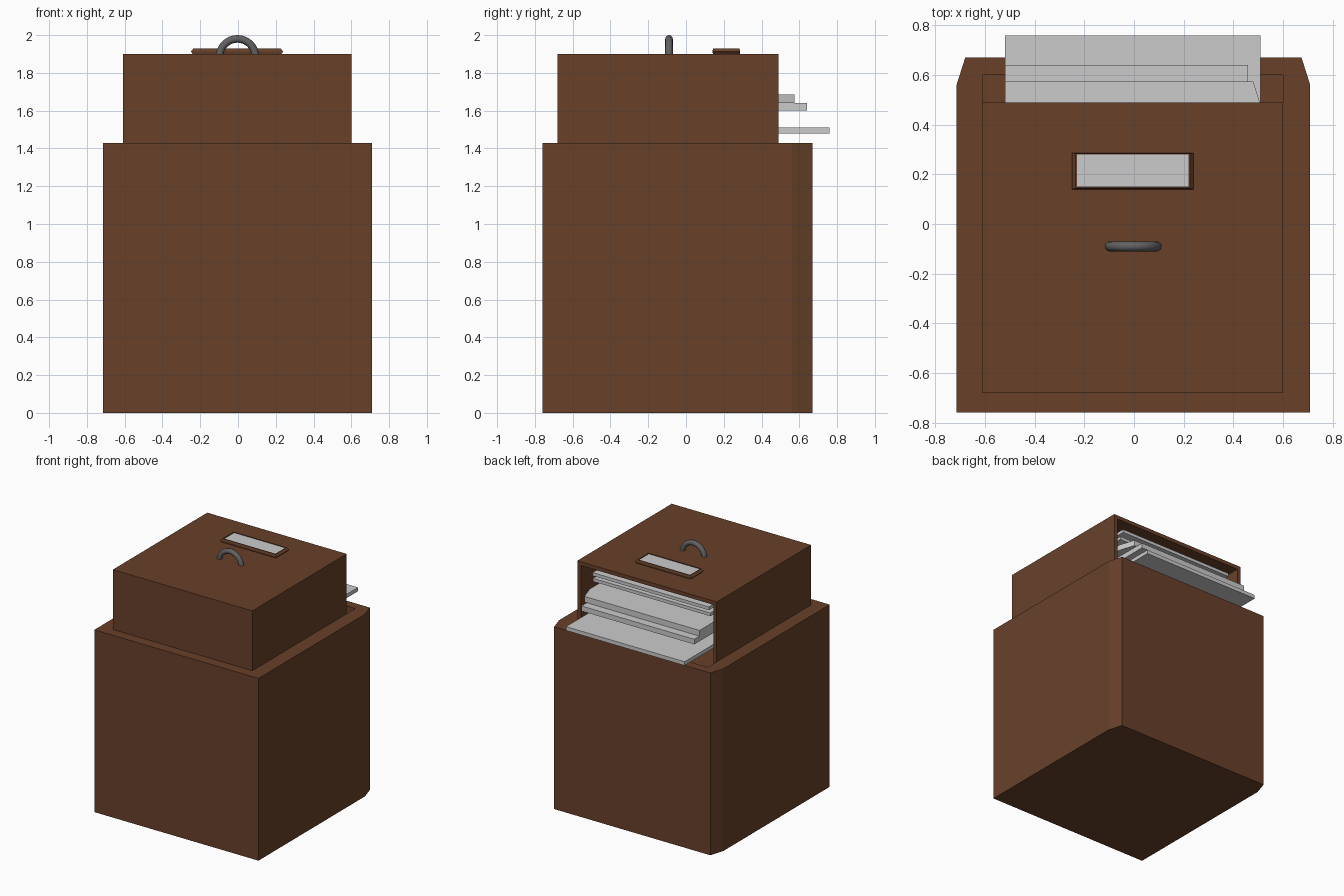
import bpy, bmesh, math

if "Cube" in bpy.data.objects:
    bpy.data.objects.remove(bpy.data.objects["Cube"])


def material(name, r, g, b):
    m = bpy.data.materials.new(name)
    m.diffuse_color = (r, g, b, 1)
    m.use_nodes = True
    m.node_tree.nodes["Principled BSDF"].inputs["Base Color"].default_value = m.diffuse_color
    return m


WOOD = material("brown_wood", 0.14, 0.052, 0.023)
IRON = material("dark_metal", 0.12, 0.12, 0.12)


def loft(name, rings, mat=None):
    """Skin a stack of equal-length rings and cap both ends."""
    bm = bmesh.new()
    loops = [[bm.verts.new(p) for p in ring] for ring in rings]
    n = len(loops[0])
    for a, b in zip(loops, loops[1:]):
        for i in range(n):
            j = (i + 1) % n
            bm.faces.new((a[i], a[j], b[j], b[i]))
    bm.faces.new(loops[0][::-1])
    bm.faces.new(loops[-1])
    bmesh.ops.recalc_face_normals(bm, faces=bm.faces)
    me = bpy.data.meshes.new(name)
    bm.to_mesh(me)
    bm.free()
    ob = bpy.data.objects.new(name, me)
    bpy.context.collection.objects.link(ob)
    if mat:
        me.materials.append(mat)
    return ob


def level(outline, z):
    return [(x, y, z) for x, y in outline]


def rect(x0, x1, y0, y1):
    return [(x0, y0), (x1, y0), (x1, y1), (x0, y1)]


def box(name, x0, x1, y0, y1, z0, z1, mat=None):
    r = rect(x0, x1, y0, y1)
    return loft(name, [level(r, z0), level(r, z1)], mat)


# Cabinet body: chamfered back corners, recess for the drawer in the top
outer = [(-.715, -.76), (.71, -.76), (.71, .56), (.675, .67), (-.68, .67), (-.715, .56)]
inner = [(-.61, -.68), (.60, -.68), (.60, .49), (.60, .60), (-.61, .60), (-.61, .49)]
loft("cabinet_body", [level(outer, 0), level(outer, 1.43),
                      level(inner, 1.43), level(inner, 1.34)], WOOD)

# Drawer: pulled out upwards, open towards the back; U wall plus front panel
wall = 0.03
box("drawer_front", -.61, .60, -.68, .49, 1.90 - wall, 1.90, WOOD)
box("drawer_base", -.61, .60, -.68, -.68 + wall, 1.34, 1.90 - wall, WOOD)
for side, x in (("left", -.61), ("right", .60 - wall)):
    box("drawer_side_" + side, x, x + wall, -.68 + wall, .49, 1.34, 1.90 - wall, WOOD)

# Files standing in the drawer: right edge at bottom and back, back edge, z range
files = [(.51, .51, .76, 1.48, 1.51),
         (.46, .46, .64, 1.60, 1.64),
         (.52, .48, .575, 1.64, 1.685),
         (.50, .50, .44, 1.745, 1.77),
         (.49, .49, .46, 1.80, 1.825)]
for i, (xa, xb, y, z0, z1) in enumerate(files):
    sheet = [(-.52, -.62), (xa, -.62), (xa, .45 if y > .46 else y - .05), (xb, y), (-.52, y)]
    loft(f"file_{i + 1}", [level(sheet, z0), level(sheet, z1)])

# Label holder with bevelled rim, and its card
holder = [(0.015, 1.895), (0, 1.913), (0.015, 1.93)]
rings = [level(rect(-.25 + d, .24 - d, .14 + d / 4, .287 - d / 4), z) for d, z in holder]
slot = rect(-.23, .22, .148, .28)
loft("label_holder", rings + [level(slot, 1.93), level(slot, 1.918)], WOOD)
box("label_card", -.229, .219, .149, .279, 1.90, 1.925)

# Handle: half ring swept along an arc
arc, tube, R, r = 16, 12, 0.095, 0.02
rings = []
for i in range(arc + 1):
    a = math.pi * i / arc
    ring = []
    for j in range(tube):
        b = math.tau * j / tube
        d = R + r * math.cos(b)
        ring.append((-.003 + d * math.cos(a), -.09 + r * math.sin(b), 1.885 + d * math.sin(a)))
    rings.append(ring)
handle = loft("handle", rings, IRON)
bpy.context.view_layer.objects.active = handle
handle.select_set(True)
bpy.ops.object.shade_smooth_by_angle(angle=math.radians(40))
